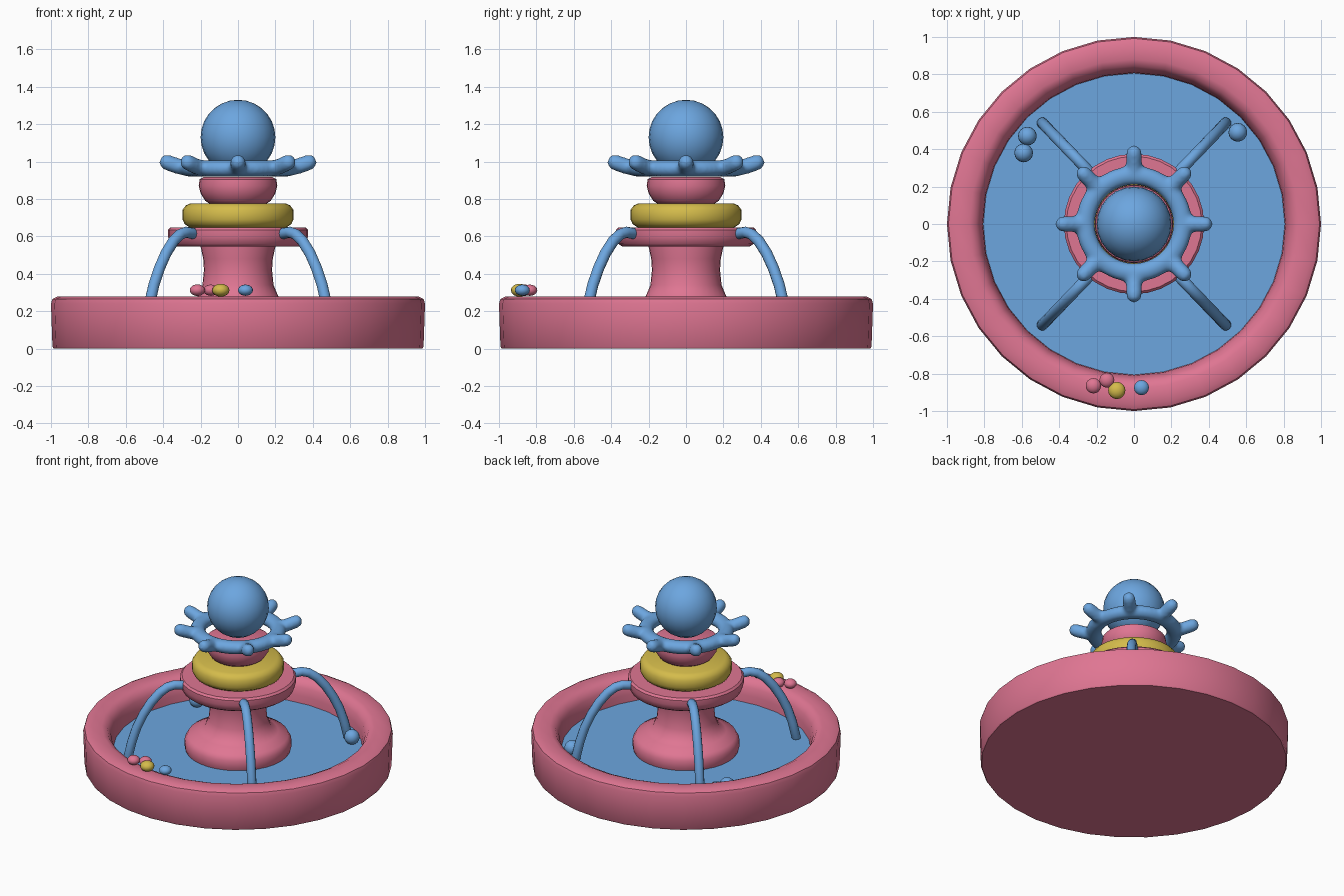
import bpy
import bmesh
from math import cos, sin, pi, radians
from mathutils import Vector, Matrix

default = bpy.data.objects.get("Cube")
if default:
    bpy.data.objects.remove(default, do_unlink=True)


def material(name, rgb):
    mat = bpy.data.materials.new(name)
    mat.use_nodes = True
    colour = (*rgb, 1)
    mat.diffuse_color = colour
    mat.node_tree.nodes["Principled BSDF"].inputs["Base Color"].default_value = colour
    return mat


PINK = material("pink stone", (0.74, 0.18, 0.29))
BLUE = material("water blue", (0.15, 0.38, 0.74))
YELLOW = material("yellow trim", (0.66, 0.50, 0.07))


def finish(bm, name, mat, angle=40):
    bmesh.ops.remove_doubles(bm, verts=bm.verts, dist=0.0005)
    bmesh.ops.recalc_face_normals(bm, faces=bm.faces)
    mesh = bpy.data.meshes.new(name)
    bm.to_mesh(mesh)
    bm.free()
    mesh.materials.append(mat)
    obj = bpy.data.objects.new(name, mesh)
    bpy.context.collection.objects.link(obj)
    bpy.ops.object.select_all(action="DESELECT")
    bpy.context.view_layer.objects.active = obj
    obj.select_set(True)
    bpy.ops.object.shade_smooth_by_angle(angle=radians(angle))
    return obj


def lathe(name, profile, mat, steps=32):
    """Turn a closed (radius, height) profile around the z axis."""
    bm = bmesh.new()
    verts = [bm.verts.new((r, 0, z)) for r, z in profile]
    edges = [bm.edges.new(pair) for pair in zip(verts, verts[1:])]
    bmesh.ops.spin(bm, geom=verts + edges, cent=(0, 0, 0), axis=(0, 0, 1),
                   angle=2 * pi, steps=steps)
    return finish(bm, name, mat)


def ball(name, centre, radius, mat, squash=1.0, segments=16):
    bm = bmesh.new()
    place = Matrix.Translation(centre) @ Matrix.Diagonal((1, 1, squash, 1))
    bmesh.ops.create_uvsphere(bm, u_segments=segments, v_segments=segments // 2 + 2,
                              radius=radius, matrix=place)
    return finish(bm, name, mat, 60)


def tube(bm, path, radius, sides=12):
    """Add a round-ended tube along a path."""
    path = [Vector(p) for p in path]
    rings = []
    for i, p in enumerate(path):
        along = (path[min(i + 1, len(path) - 1)] - path[max(i - 1, 0)]).normalized()
        side = along.cross(Vector((0.3, -0.2, 1)) if abs(along.z) < 0.9
                           else Vector((path[0].y, -path[0].x, 0)).cross(along))
        side = (Vector((-path[0].y, path[0].x, 0))).normalized()
        up = along.cross(side)
        offsets = [(0, 1)]
        if i == 0:
            offsets = [(-0.9, 0.4), (-0.6, 0.8), (0, 1)]
        elif i == len(path) - 1:
            offsets = [(0, 1), (0.6, 0.8), (0.9, 0.4)]
        for shift, scale in offsets:
            rings.append([bm.verts.new(p + radius * (along * shift + scale * (
                side * cos(2 * pi * k / sides) + up * sin(2 * pi * k / sides))))
                for k in range(sides)])
    for a, b in zip(rings, rings[1:]):
        for k in range(sides):
            n = (k + 1) % sides
            bm.faces.new((a[k], a[n], b[n], b[k]))
    bm.faces.new(rings[0])
    bm.faces.new(rings[-1])


# Basin with rounded rim, and the water inside it
lathe("basin", [(0, 0), (0.985, 0), (0.992, 0.01), (1, 0.24), (0.992, 0.265),
                (0.965, 0.278), (0.88, 0.278), (0.845, 0.262), (0.822, 0.225),
                (0.81, 0.17), (0.805, 0.1), (0, 0.1)], PINK)
lathe("pool_water", [(0, 0.105), (0.81, 0.105), (0.81, 0.12), (0, 0.12)], BLUE)

# Central column from the foot up
lathe("pedestal", [(0, 0.11), (0.335, 0.11), (0.345, 0.14), (0.345, 0.19),
                   (0.325, 0.225), (0.26, 0.25), (0.215, 0.28), (0.19, 0.34),
                   (0.182, 0.42), (0.186, 0.48), (0.2, 0.545), (0.2, 0.56), (0, 0.56)], PINK)
lathe("lower_plate", [(0, 0.545), (0.34, 0.545), (0.362, 0.56), (0.375, 0.60),
                      (0.375, 0.635), (0.362, 0.648), (0, 0.648)], PINK)
lathe("yellow_ring", [(0, 0.645), (0.255, 0.645), (0.285, 0.665), (0.297, 0.69),
                      (0.297, 0.74), (0.28, 0.765), (0.255, 0.776), (0, 0.776)], YELLOW)
lathe("upper_bowl", [(0, 0.77), (0.145, 0.77), (0.175, 0.79), (0.2, 0.83),
                     (0.21, 0.87), (0.205, 0.905), (0.185, 0.916), (0, 0.916)], PINK)
ball("top_sphere", (0, 0, 1.13), 0.2, BLUE, segments=24)

# Splash collar: a ring and eight upturned lobes fused together
bm = bmesh.new()
count = 48
rings = [[bm.verts.new(((0.26 + 0.052 * cos(v)) * cos(u), (0.26 + 0.052 * cos(v)) * sin(u),
                        0.963 + 0.045 * sin(v)))
          for v in (2 * pi * j / 12 for j in range(12))]
         for u in (2 * pi * i / count for i in range(count))]
for i in range(count):
    a, b = rings[i], rings[(i + 1) % count]
    for j in range(12):
        n = (j + 1) % 12
        bm.faces.new((a[j], b[j], b[n], a[n]))
for i in range(8):
    c, s = cos(i * pi / 4), sin(i * pi / 4)
    tube(bm, [(r * c, r * s, z) for r, z in
              ((0.26, 0.963), (0.31, 0.972), (0.35, 0.985), (0.38, 0.996))], 0.043)
collar = finish(bm, "splash_collar", BLUE, 180)
fuse = collar.modifiers.new("fuse", "REMESH")
fuse.mode = "VOXEL"
fuse.voxel_size = 0.012
fuse.use_smooth_shade = True
relax = collar.modifiers.new("relax", "SMOOTH")
relax.factor = 0.5
relax.iterations = 8

# Four water jets arching from the plate to the pool
arc = [(0.0, 0.615), (0.15, 0.622), (0.28, 0.61), (0.42, 0.575), (0.58, 0.51),
       (0.72, 0.43), (0.84, 0.34), (0.93, 0.24), (1.0, 0.13)]
for x_side, x_name in ((1, "left"), (-1, "right")):
    for y_side, y_name in ((-1, "front"), (1, "back")):
        bm = bmesh.new()
        tube(bm, [(x_side * (0.24 + 0.25 * t), y_side * (0.28 + 0.26 * t), z)
                  for t, z in arc], 0.03)
        finish(bm, f"water_jet_{y_name}_{x_name}", BLUE, 60)

# Droplets resting on the pool
for i, (x, y) in enumerate(((0.555, 0.49), (-0.57, 0.47), (-0.59, 0.38))):
    ball(f"pool_droplet_{i + 1}", (x, y, 0.165), 0.05, BLUE)

# Small beads on the front rim
for name, x, y, r, mat in (("blue_bead", 0.04, -0.875, 0.04, BLUE),
                           ("yellow_bead", -0.092, -0.89, 0.046, YELLOW),
                           ("pink_bead_outer", -0.217, -0.865, 0.041, PINK),
                           ("pink_bead_inner", -0.145, -0.835, 0.04, PINK)):
    ball(name, (x, y, 0.312), r, mat, squash=0.75)
